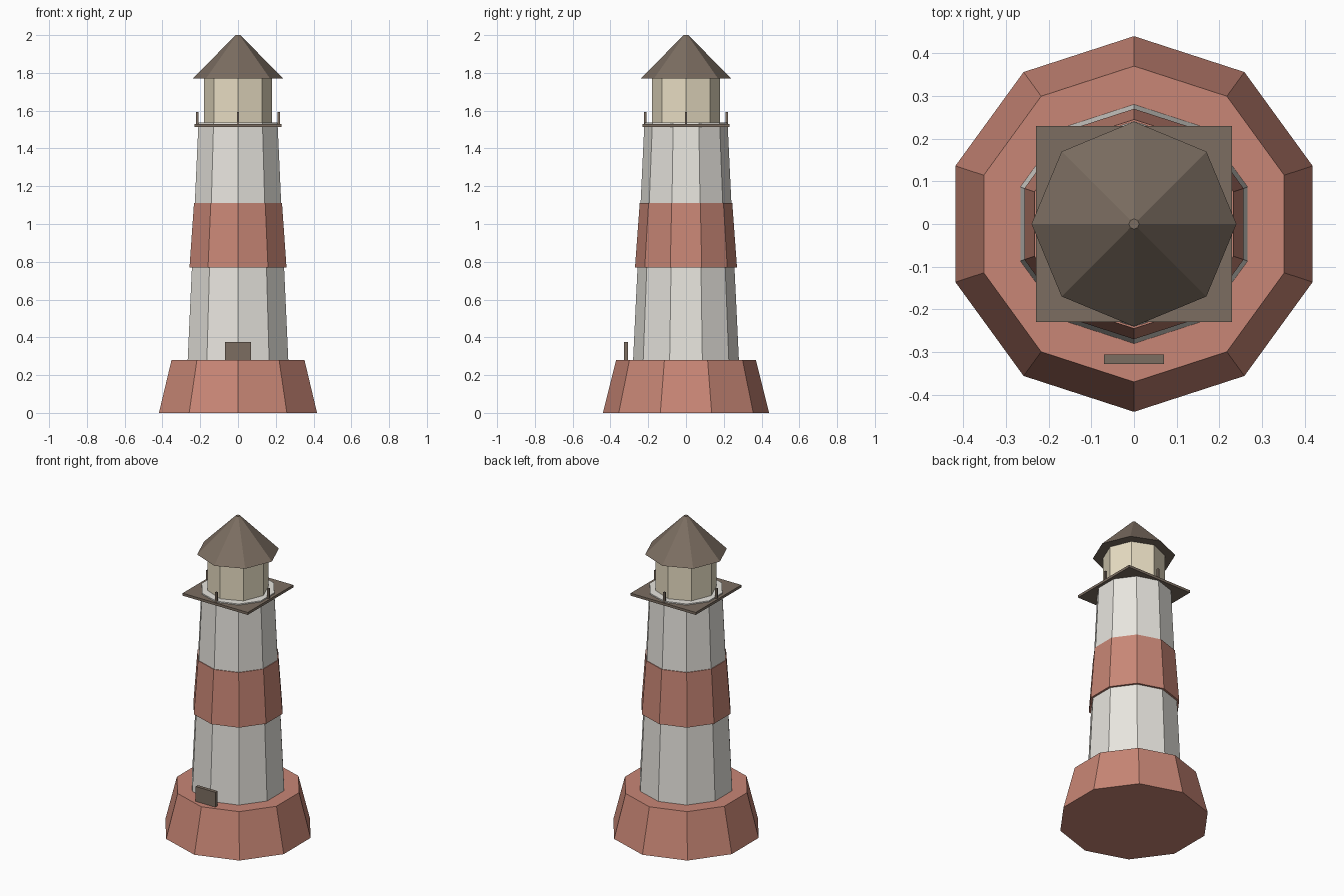
import bpy, bmesh, math
from mathutils import Matrix

if "Cube" in bpy.data.objects:
    bpy.data.objects.remove(bpy.data.objects["Cube"])


def material(name, rgb):
    m = bpy.data.materials.new(name)
    m.diffuse_color = (*rgb, 1)
    m.use_nodes = True
    m.node_tree.nodes["Principled BSDF"].inputs["Base Color"].default_value = m.diffuse_color
    return m


RED = material("brick_red", (0.58, 0.24, 0.18))
WHITE = material("off_white", (0.80, 0.78, 0.73))
BROWN = material("dark_brown", (0.20, 0.155, 0.12))
CREAM = material("lamp_cream", (0.80, 0.72, 0.54))


def add_object(name, bm, mat):
    bmesh.ops.recalc_face_normals(bm, faces=bm.faces)
    mesh = bpy.data.meshes.new(name)
    bm.to_mesh(mesh)
    bm.free()
    mesh.materials.append(mat)
    bpy.context.collection.objects.link(bpy.data.objects.new(name, mesh))


def frustum(name, sides, r_low, r_high, z_low, z_high, mat):
    """Closed tapered prism with one corner on the +y axis."""
    bm = bmesh.new()
    rings = []
    for r, z in ((r_low, z_low), (r_high, z_high)):
        angles = [math.tau * i / sides for i in range(sides)]
        rings.append([bm.verts.new((r * math.sin(a), r * math.cos(a), z)) for a in angles])
    low, high = rings
    for i in range(sides):
        j = (i + 1) % sides
        bm.faces.new((low[i], low[j], high[j], high[i]))
    bm.faces.new(low)
    bm.faces.new(high)
    add_object(name, bm, mat)


def box(name, centre, size, mat):
    bm = bmesh.new()
    bmesh.ops.create_cube(bm, size=1, matrix=Matrix.Translation(centre) @ Matrix.Diagonal((*size, 1)))
    add_object(name, bm, mat)


# Ten-sided masonry
frustum("base", 10, 0.44, 0.37, 0.0, 0.28, RED)
frustum("tower", 10, 0.28, 0.22, 0.28, 1.537, WHITE)
frustum("painted_band", 10, 0.27, 0.245, 0.77, 1.11, RED)

# Eight-sided lamp room and roof
frustum("lamp_room", 8, 0.18, 0.18, 1.537, 1.77, CREAM)
frustum("roof", 8, 0.24, 0.012, 1.77, 2.0, BROWN)

# Square gallery with four posts
box("gallery", (0, 0, 1.522), (0.46, 0.46, 0.016), BROWN)
for i in range(4):
    a = i * math.pi / 2
    box(f"gallery_post_{i + 1}", (0.216 * math.cos(a), 0.216 * math.sin(a), 1.56),
        (0.012, 0.012, 0.066), BROWN)

# Door on the front ledge of the base
box("door", (0, -0.317, 0.3225), (0.14, 0.022, 0.105), BROWN)
